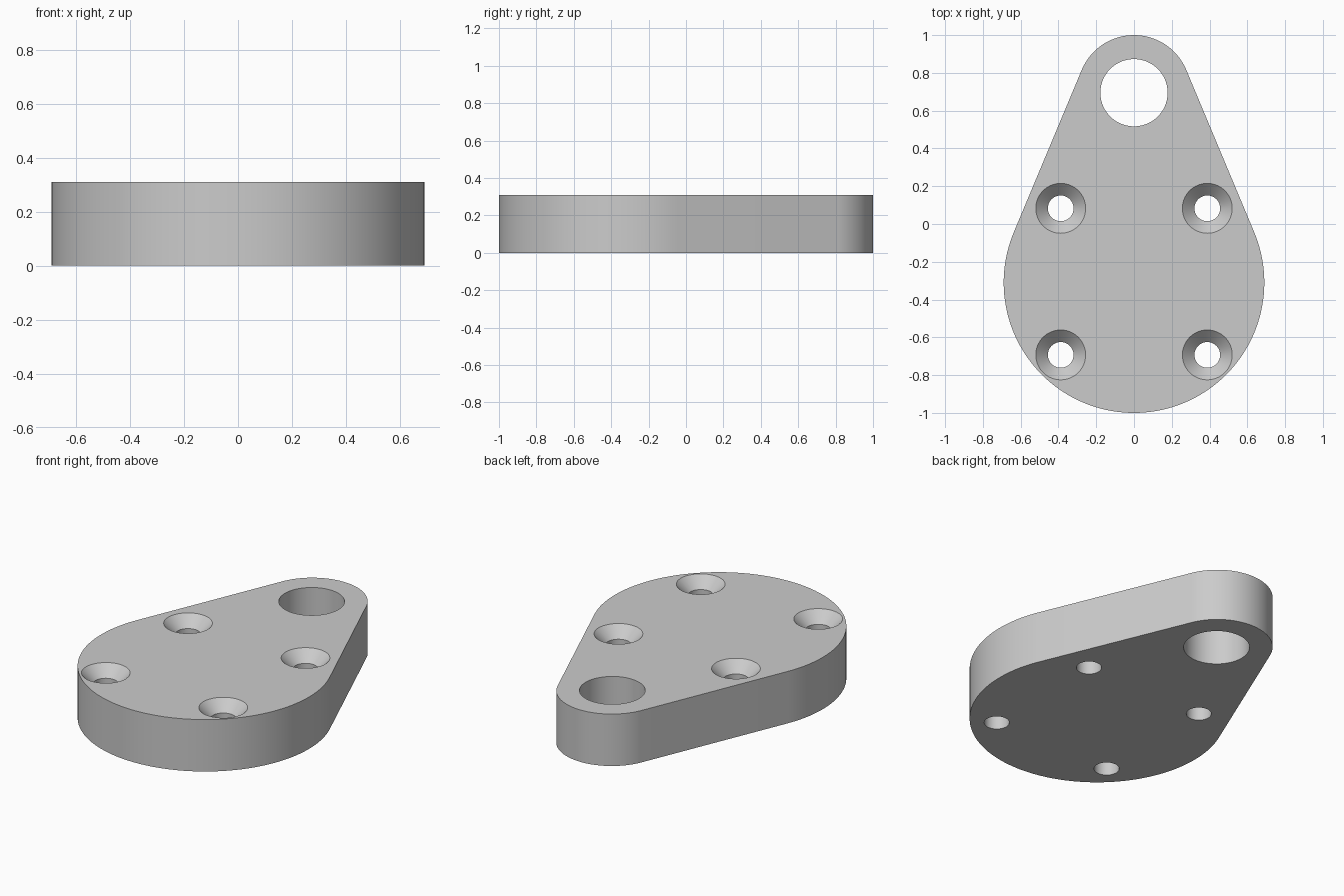
import bpy, bmesh, math

if "Cube" in bpy.data.objects:
    bpy.data.objects.remove(bpy.data.objects["Cube"])

H = 0.31                                   # plate thickness
BIG_Y, BIG_R = -0.31, 0.69                 # wide end
TIP_Y, TIP_R = 0.70, 0.30                  # narrow end

grey = bpy.data.materials.new("light_grey")
grey.diffuse_color = (0.6, 0.6, 0.6, 1)
grey.use_nodes = True
grey.node_tree.nodes["Principled BSDF"].inputs["Base Color"].default_value = grey.diffuse_color


def make_object(name, bm):
    bmesh.ops.recalc_face_normals(bm, faces=bm.faces)
    mesh = bpy.data.meshes.new(name)
    bm.to_mesh(mesh)
    bm.free()
    mesh.materials.append(grey)
    ob = bpy.data.objects.new(name, mesh)
    bpy.context.collection.objects.link(ob)
    return ob


def arc(cy, r, a0, a1, n):
    return [(r * math.cos(a0 + (a1 - a0) * i / n),
             cy + r * math.sin(a0 + (a1 - a0) * i / n), 0) for i in range(n + 1)]


def turned(bm, x, y, profile, n=64):
    """Closed solid of revolution from (radius, z) pairs, bottom to top."""
    rings = [[bm.verts.new((x + r * math.cos(2 * math.pi * i / n),
                            y + r * math.sin(2 * math.pi * i / n), z))
              for i in range(n)] for r, z in profile]
    for a, b in zip(rings, rings[1:]):
        for i in range(n):
            j = (i + 1) % n
            bm.faces.new((a[i], a[j], b[j], b[i]))
    bm.faces.new(rings[0][::-1])
    bm.faces.new(rings[-1])


# Plate: two arcs joined by their common tangents
t = math.asin((BIG_R - TIP_R) / (TIP_Y - BIG_Y))
outline = (arc(TIP_Y, TIP_R, t, math.pi - t, 48)
           + arc(BIG_Y, BIG_R, math.pi - t, 2 * math.pi + t, 96))
bm = bmesh.new()
base = bm.faces.new([bm.verts.new(p) for p in outline])
top = bmesh.ops.extrude_face_region(bm, geom=[base], use_keep_orig=True)
bmesh.ops.translate(bm, vec=(0, 0, H),
                    verts=[g for g in top["geom"] if isinstance(g, bmesh.types.BMVert)])
plate = make_object("mounting_plate", bm)

# Cutters: large pivot hole and four countersunk screw holes
bm = bmesh.new()
turned(bm, 0, 0.695, [(0.178, -0.1), (0.178, H + 0.1)], 96)
for x in (-0.388, 0.388):
    for y in (0.083, -0.693):
        turned(bm, x, y, [(0.068, -0.1), (0.068, H - 0.064),
                          (0.132, H), (0.132, H + 0.1)])
cutter = make_object("hole_cutters", bm)

mod = plate.modifiers.new("holes", 'BOOLEAN')
mod.operation = 'DIFFERENCE'
mod.solver = 'EXACT'
mod.object = cutter
bpy.context.view_layer.objects.active = plate
plate.select_set(True)
bpy.ops.object.modifier_apply(modifier=mod.name)
bpy.data.objects.remove(cutter, do_unlink=True)

# Smooth walls, crisp rims
bpy.ops.object.shade_smooth_by_angle(angle=math.radians(30))
